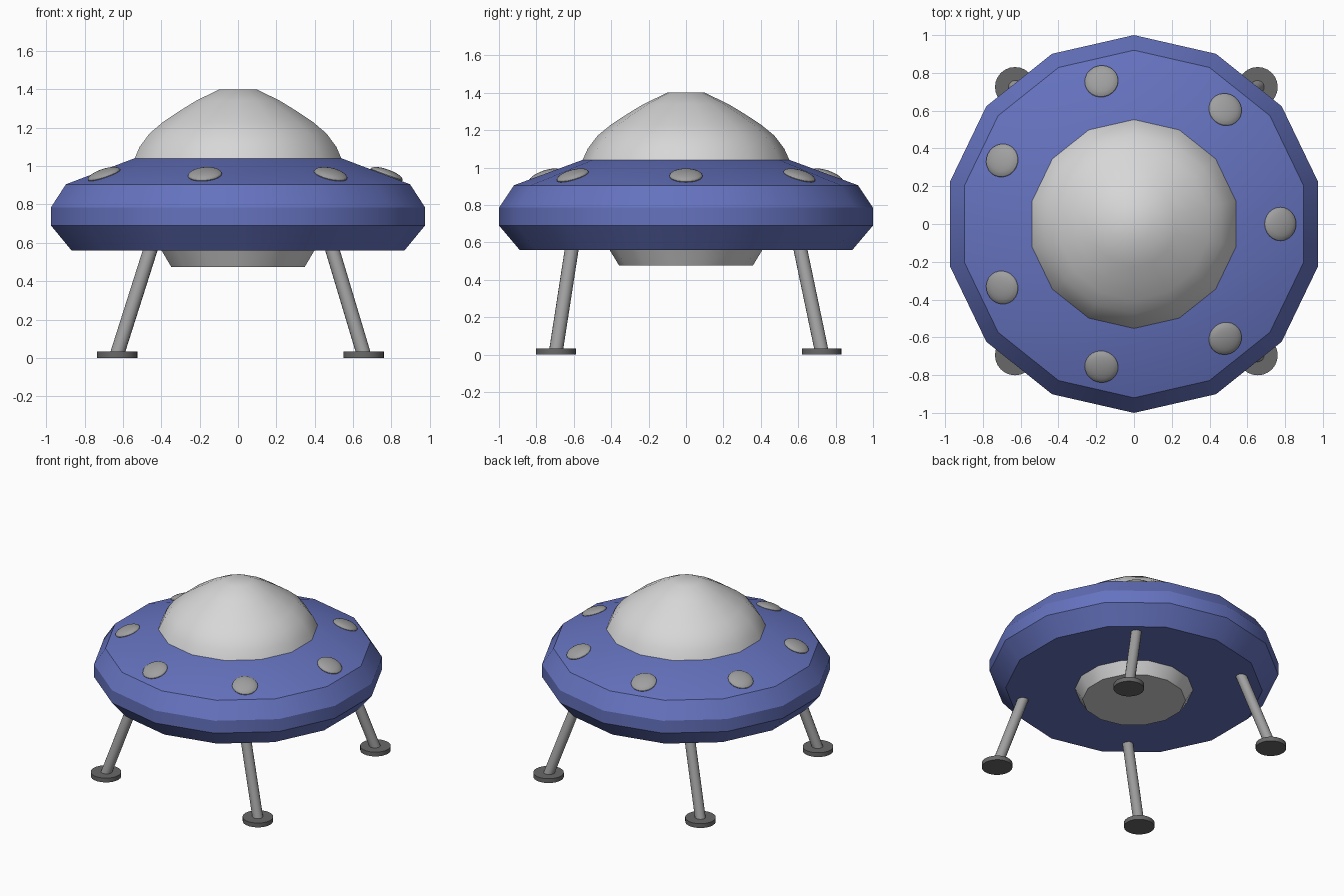
import bpy, bmesh, math
from mathutils import Vector, Matrix

if "Cube" in bpy.data.objects:
    bpy.data.objects.remove(bpy.data.objects["Cube"])


def material(name, color):
    m = bpy.data.materials.new(name)
    m.use_nodes = True
    m.diffuse_color = (*color, 1)
    m.node_tree.nodes["Principled BSDF"].inputs["Base Color"].default_value = (*color, 1)
    return m


blue = material("hull blue", (0.13, 0.17, 0.52))
light = material("light grey", (0.68, 0.68, 0.68))
grey = material("metal grey", (0.35, 0.35, 0.35))
dark = material("dark grey", (0.14, 0.14, 0.14))


def finish(name, bm, mat, angle=30):
    bmesh.ops.recalc_face_normals(bm, faces=bm.faces)
    mesh = bpy.data.meshes.new(name)
    bm.to_mesh(mesh)
    bm.free()
    mesh.materials.append(mat)
    ob = bpy.data.objects.new(name, mesh)
    bpy.context.collection.objects.link(ob)
    bpy.ops.object.select_all(action="DESELECT")
    ob.select_set(True)
    bpy.context.view_layer.objects.active = ob
    bpy.ops.object.shade_smooth_by_angle(angle=math.radians(angle))
    return ob


def lathe(name, profile, mat, sides=14, angle=30):
    """Closed turned solid from (radius, height) pairs, with a corner on the y axis."""
    bm = bmesh.new()
    rings = []
    for r, z in profile:
        turns = [math.pi / 2 + math.tau * k / sides for k in range(sides)]
        rings.append([bm.verts.new((r * math.cos(t), r * math.sin(t), z)) for t in turns])
    for low, high in zip(rings, rings[1:]):
        for k in range(sides):
            n = (k + 1) % sides
            bm.faces.new((low[k], low[n], high[n], high[k]))
    bm.faces.new(rings[0])
    bm.faces.new(rings[-1])
    return finish(name, bm, mat, angle)


def rod(name, start, end, radius, mat, sides):
    start, end = Vector(start), Vector(end)
    axis = end - start
    turn = axis.to_track_quat("Z", "Y").to_matrix().to_4x4()
    bm = bmesh.new()
    bmesh.ops.create_cone(bm, cap_ends=True, segments=sides, radius1=radius, radius2=radius,
                          depth=axis.length,
                          matrix=Matrix.Translation((start + end) / 2) @ turn)
    return finish(name, bm, mat)


# Saucer hull, dome and belly plate
lathe("hull", [(0.89, 0.56), (1.0, 0.69), (1.0, 0.785), (0.92, 0.905), (0.555, 1.04)], blue)
lathe("dome", [(0.555, 1.035), (0.526, 1.10), (0.473, 1.17), (0.403, 1.228),
               (0.313, 1.287), (0.225, 1.34), (0.1, 1.4)], light, angle=40)
lathe("belly_plate", [(0.357, 0.475), (0.412, 0.565)], light)

# Ring of seven flattened lamps lying on the upper slope
for k in range(7):
    bm = bmesh.new()
    bmesh.ops.create_uvsphere(bm, u_segments=24, v_segments=12, radius=1)
    place = (Matrix.Rotation(math.tau * k / 7, 4, "Z")
             @ Matrix.Translation((0.775, 0, 0.955))
             @ Matrix.Rotation(math.radians(20), 4, "Y")
             @ Matrix.Diagonal((0.089, 0.089, 0.028, 1)))
    bm.transform(place)
    finish(f"lamp_{k + 1}", bm, grey)

# Four splayed legs with round feet
for side, top_x, foot_x in (("left", 0.49, 0.655), ("right", -0.455, -0.63)):
    for end, top_y, foot_y in (("front", -0.61, -0.695), ("back", 0.61, 0.725)):
        rod(f"{end}_{side}_leg", (foot_x, foot_y, 0.02), (top_x, top_y, 0.57), 0.037, grey, 16)
        rod(f"{end}_{side}_foot", (foot_x, foot_y, 0), (foot_x, foot_y, 0.033), 0.106, dark, 24)
